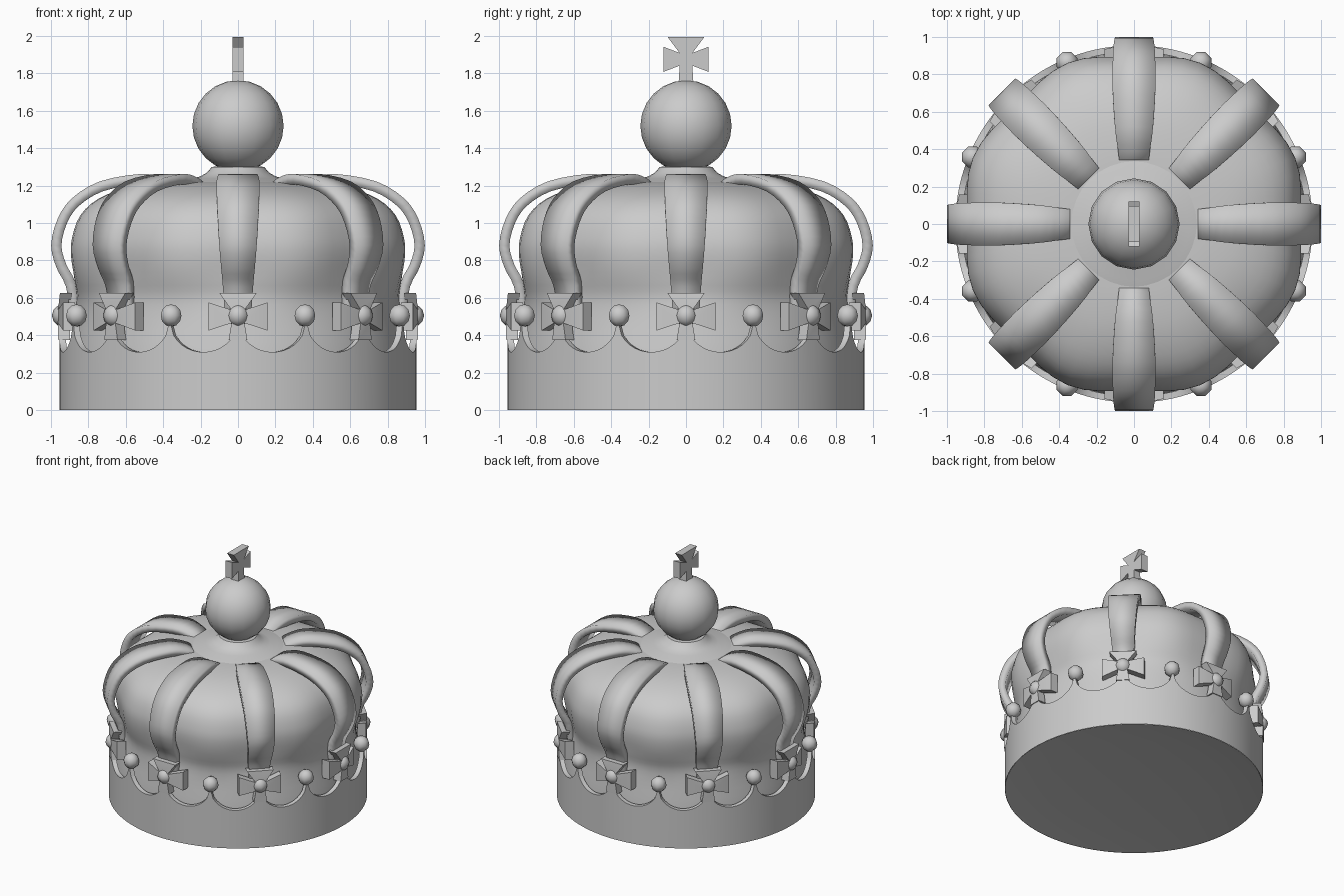
import bpy
import bmesh
from math import sin, cos, pi, sqrt, radians
from mathutils import Vector

if "Cube" in bpy.data.objects:
    bpy.data.objects.remove(bpy.data.objects["Cube"])

GREY = (0.6, 0.6, 0.6, 1)
metal = bpy.data.materials.new("plain_grey")
metal.use_nodes = True
metal.diffuse_color = GREY
metal.node_tree.nodes["Principled BSDF"].inputs["Base Color"].default_value = GREY


def finish(name, bm, angle=40):
    """Turn a bmesh into a smooth-shaded object with sharp creases."""
    bmesh.ops.remove_doubles(bm, verts=bm.verts, dist=0.0001)
    bmesh.ops.recalc_face_normals(bm, faces=bm.faces)
    mesh = bpy.data.meshes.new(name)
    bm.to_mesh(mesh)
    bm.free()
    mesh.materials.append(metal)
    obj = bpy.data.objects.new(name, mesh)
    bpy.context.collection.objects.link(obj)
    bpy.ops.object.select_all(action='DESELECT')
    obj.select_set(True)
    bpy.context.view_layer.objects.active = obj
    bpy.ops.object.shade_smooth_by_angle(angle=radians(angle))
    return obj


def ring_copies(obj, count):
    """Repeat an object built on +x around the vertical axis."""
    base = obj.name
    for i in range(1, count):
        item = obj.copy()
        item.name = f"{base}_{i + 1}"
        bpy.context.collection.objects.link(item)
        item.rotation_euler.z = 2 * pi * i / count


def skin(bm, rows, close_v=False):
    """Bridge closed rows of points with quads."""
    grid = [[bm.verts.new(p) for p in row] for row in rows]
    n, m = len(grid), len(grid[0])
    for i in range(n if close_v else n - 1):
        for j in range(m):
            a, b = grid[i], grid[(i + 1) % n]
            k = (j + 1) % m
            bm.faces.new((a[j], a[k], b[k], b[j]))
    return grid


def revolve(name, profile, segs, wobble=lambda a, z: 1.0):
    bm = bmesh.new()
    turns = [2 * pi * j / segs for j in range(segs)]
    skin(bm, [[(r * wobble(a, z) * cos(a), r * wobble(a, z) * sin(a), z) for a in turns]
              for r, z in profile])
    bmesh.ops.dissolve_degenerate(bm, dist=0.0001, edges=bm.edges)
    return finish(name, bm)


def smooth_path(points, steps):
    """Catmull-Rom interpolation of a short list of points."""
    pts = [Vector(p) for p in points]
    pts = [2 * pts[0] - pts[1]] + pts + [2 * pts[-1] - pts[-2]]
    out = []
    for a, b, c, d in zip(pts, pts[1:], pts[2:], pts[3:]):
        for s in range(steps):
            t = s / steps
            out.append(0.5 * (2 * b + (c - a) * t + (2 * a - 5 * b + 4 * c - d) * t * t
                              + (3 * b - a - 3 * c + d) * t ** 3))
    return out + [pts[-2]]


def flared_cross(name, x, depth, z, waist, side, top, bottom, bend=0.0):
    """Cross with flared arms; each arm is (reach, half width at the tip)."""
    half = [(bottom[1], -bottom[0]), (waist, -waist), (side[0], -side[1]),
            (side[0], side[1]), (waist, waist), (top[1], top[0])]
    outline = half + [(-y, h) for y, h in reversed(half)]
    bm = bmesh.new()
    face = bm.faces.new([bm.verts.new((x, y, z + h)) for y, h in outline])
    moved = bmesh.ops.extrude_face_region(bm, geom=[face])["geom"]
    bmesh.ops.translate(bm, vec=(depth, 0, 0),
                        verts=[v for v in moved if isinstance(v, bmesh.types.BMVert)])
    bmesh.ops.triangulate(bm, faces=[f for f in bm.faces if len(f.verts) > 4])
    for v in bm.verts:
        v.co.x -= bend * v.co.y ** 2
    return finish(name, bm, 30)


def ball(name, radius, centre, segs, rings):
    bm = bmesh.new()
    bmesh.ops.create_uvsphere(bm, u_segments=segs, v_segments=rings, radius=radius)
    bmesh.ops.translate(bm, vec=centre, verts=bm.verts)
    return finish(name, bm, 80)


# Scalloped band: sixteen round notches along the top edge
STEPS = 16
band = bmesh.new()
loops = [[], [], [], []]
for j in range(16 * STEPS):
    a = 2 * pi * j / (16 * STEPS)
    u = abs((j % STEPS) / STEPS * 2 - 1)
    edge = 0.31 + 0.17 * (1 - sqrt(1 - u * u))
    for loop, (r, z) in zip(loops, ((0.955, 0), (0.955, edge), (0.92, edge), (0.92, 0.1))):
        loop.append((r * cos(a), r * sin(a), z))
skin(band, loops, close_v=True)
finish("scalloped_band", band)

# Slightly hollowed underside
revolve("base_floor", [(0.954, 0), (0.85, 0.014), (0.65, 0.03), (0.35, 0.043), (0, 0.048)], 64)


# Padded cap bulging between the arches
def pillow(a, z):
    return 1 - 0.022 * cos(8 * a) * max(0, min(1, (z - 0.5) * 4))


cap_side = smooth_path([(0.92, 0.1), (0.905, 0.3), (0.88, 0.48), (0.87, 0.6), (0.89, 0.7),
                        (0.91, 0.82), (0.905, 0.92), (0.86, 1.04), (0.76, 1.13),
                        (0.6, 1.19), (0.42, 1.215), (0.25, 1.22)], 3)
revolve("padded_cap", [tuple(p) for p in cap_side] + [(0, 1.22)], 64, pillow)

# Arches: a softly shaded flat strap swept along a bowed path (radius, height, half width)
path = smooth_path([(0.33, 1.21, 0.078), (0.39, 1.242, 0.085), (0.52, 1.262, 0.102),
                    (0.74, 1.222, 0.115), (0.89, 1.13, 0.113), (0.965, 1.02, 0.108),
                    (0.999, 0.88, 0.1), (0.97, 0.76, 0.09), (0.92, 0.66, 0.081),
                    (0.895, 0.5, 0.07)], 3)
arch = bmesh.new()
rows = []
for i, p in enumerate(path):
    d = path[min(i + 1, len(path) - 1)] - path[max(i - 1, 0)]
    out = Vector((-d.y, 0, d.x)).normalized()
    rows.append([Vector((p.x, s * p.z, p.y)) + out * h
                 for s, h in ((-1, 0), (1, 0), (1, -0.055), (-1, -0.055))])
grid = skin(arch, rows)
arch.faces.new(grid[0])
arch.faces.new(grid[-1])
ring_copies(finish("arch", arch, 120), 8)

# Flared crosses at the arch feet, and beads on every point of the band
ring_copies(flared_cross("band_cross", 0.9, 0.064, 0.5, 0.035,
                         (0.157, 0.075), (0.125, 0.1), (0.125, 0.05), 1.2), 8)
ring_copies(ball("band_bead", 0.06, (0.935, 0, 0.505), 8, 6), 16)

# Flared hub, orb and finial cross
revolve("hub", [(0.36, 1.212), (0.3, 1.228), (0.24, 1.238), (0.2, 1.25),
                (0.165, 1.27), (0.14, 1.3), (0, 1.31)], 32)
ball("orb", 0.244, (0, 0, 1.519), 16, 12)
flared_cross("finial_cross", -0.03, 0.06, 1.875, 0.034,
             (0.12, 0.067), (0.118, 0.097), (0.135, 0.04))
